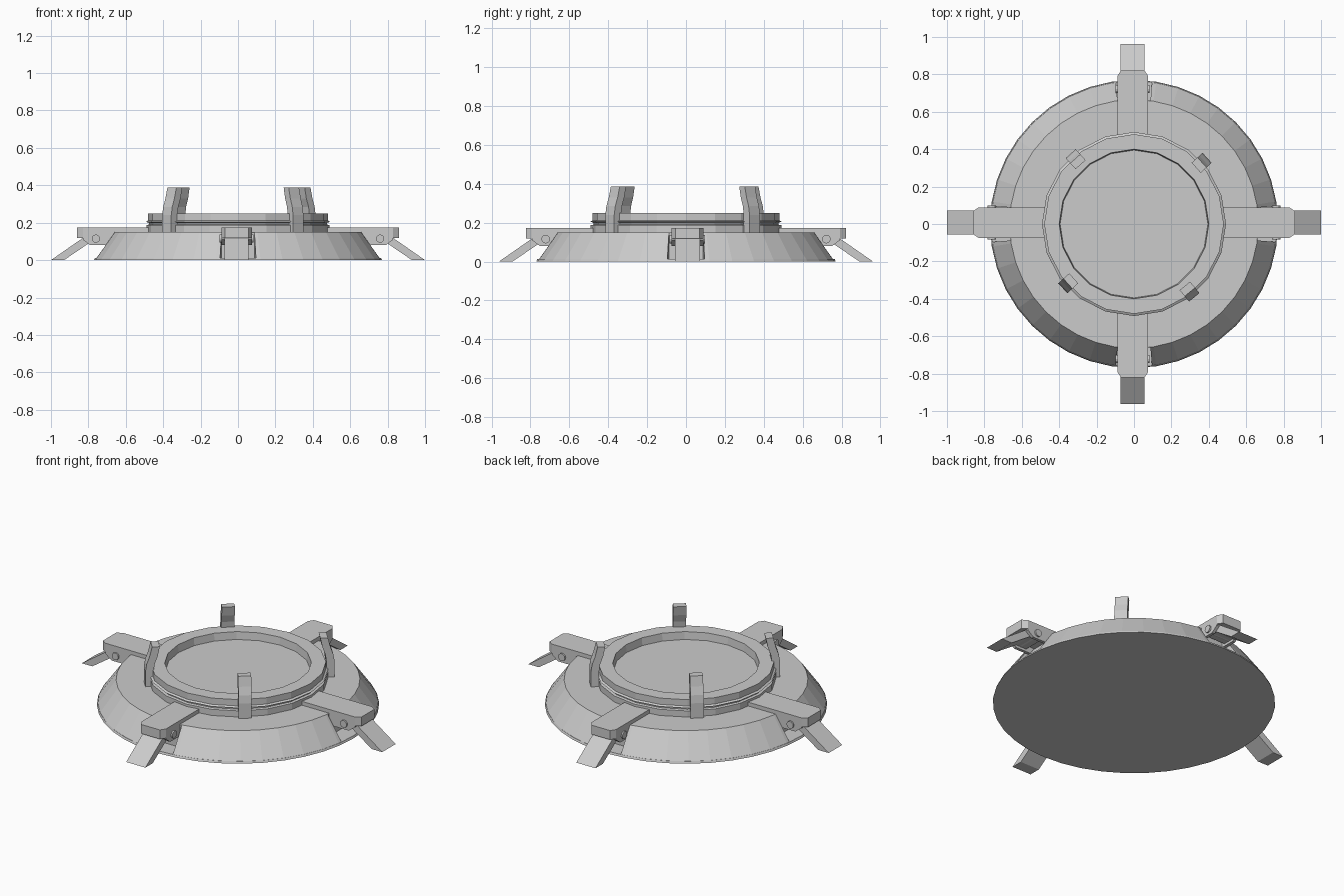
import bpy, bmesh, math
from mathutils import Matrix, Vector

if "Cube" in bpy.data.objects:
    bpy.data.objects.remove(bpy.data.objects["Cube"])


def make(name, bm, mat=None):
    bmesh.ops.recalc_face_normals(bm, faces=bm.faces)
    me = bpy.data.meshes.new(name)
    bm.to_mesh(me)
    bm.free()
    ob = bpy.data.objects.new(name, me)
    if mat:
        ob.data.transform(mat)
    bpy.context.collection.objects.link(ob)
    return ob


def lathe(name, profile, n, phase=0.0):
    """Revolve an (r, z) profile and cap both ends."""
    bm = bmesh.new()
    rings = [[bm.verts.new((r * math.cos(2 * math.pi * i / n + phase),
                            r * math.sin(2 * math.pi * i / n + phase), z))
              for i in range(n)] for r, z in profile]
    for a, b in zip(rings, rings[1:]):
        for i in range(n):
            j = (i + 1) % n
            bm.faces.new((a[i], a[j], b[j], b[i]))
    bm.faces.new(rings[0])
    bm.faces.new(rings[-1])
    return make(name, bm)


def prism(name, pts, lo, hi, mat, flat=False):
    """Extrude a radial (r, z) profile sideways, or a plan (r, y) outline upwards."""
    bm = bmesh.new()
    def place(p, t):
        return (p[0], p[1], t) if flat else (p[0], t, p[1])
    a = [bm.verts.new(place(p, lo)) for p in pts]
    b = [bm.verts.new(place(p, hi)) for p in pts]
    bm.faces.new(a)
    bm.faces.new(b)
    for i in range(len(pts)):
        j = (i + 1) % len(pts)
        bm.faces.new((a[i], a[j], b[j], b[i]))
    return make(name, bm, mat)


# sloped base on a thin bottom disc
lathe("bottom_disc", [(0.77, 0), (0.765, 0.012)], 40)
base = lathe("base", [(0.765, 0.01), (0.665, 0.15)], 40)

# raised rim with a groove and a recessed floor
lathe("top_rim", [(0.49, 0.148), (0.49, 0.187), (0.475, 0.19), (0.475, 0.198),
                  (0.492, 0.205), (0.48, 0.212), (0.48, 0.25), (0.40, 0.25),
                  (0.395, 0.205)], 20)

# four folding legs, the x pair slightly further out
for k, side in enumerate(("right", "back", "left", "front")):
    d = 0.0 if k % 2 == 0 else -0.038
    shift = Vector((0, 0.007, 0)) if k % 2 == 0 else Vector((-0.007, 0, 0))
    m = Matrix.Translation(shift) @ Matrix.Rotation(k * math.pi / 2, 4, "Z")

    # notch in the base slope
    cut = prism(f"{side}_notch_cutter", [(0.66, -0.088), (0.9, -0.108), (0.9, 0.108), (0.66, 0.088)],
                -0.1, 0.3, Matrix.Rotation(k * math.pi / 2, 4, "Z"), True)
    cut.hide_render = True
    cut.hide_set(True)
    mod = base.modifiers.new(f"{side}_notch", "BOOLEAN")
    mod.object = cut
    mod.operation = "DIFFERENCE"
    mod.solver = "EXACT"

    # arm top with chamfered end corners
    w, e = 0.082, 0.86 + d
    prism(f"{side}_arm", [(0.47, -w), (e - 0.03, -w), (e, -w + 0.02),
                          (e, w - 0.02), (e - 0.03, w), (0.47, w)],
          0.118, 0.173, m, True)
    # side cheeks that hold the hinge
    cheek = [(0.66, 0.12), (0.69 + d, 0.08), (0.79 + d, 0.08), (e - 0.03, 0.11), (e - 0.03, 0.12)]
    for s, t in (("a", -w), ("b", w - 0.018)):
        prism(f"{side}_cheek_{s}", cheek, t, t + 0.018, m)
    # slanted foot
    prism(f"{side}_foot", [(1.0 + d, 0), (0.93 + d, 0), (0.79 + d, 0.095), (0.72 + d, 0.095),
                           (0.72 + d, 0.135), (0.82 + d, 0.125)],
          -0.064, 0.064, m)
    # hinge bolt
    bolt = [(0.76 + d + 0.022 * math.cos(i * math.pi / 6),
             0.115 + 0.022 * math.sin(i * math.pi / 6)) for i in range(12)]
    prism(f"{side}_hinge_bolt", bolt, -0.091, 0.091, m)

# four upright clips bending inward at the top
clip = [(0.035, 0.148), (0.035, 0.24), (0.028, 0.285), (0.012, 0.33), (-0.002, 0.387),
        (-0.044, 0.387), (-0.032, 0.33), (-0.016, 0.285), (-0.01, 0.24), (-0.01, 0.148)]
for i, (x, y) in enumerate(((0.365, 0.33), (-0.315, 0.35), (-0.355, -0.32), (0.3, -0.365))):
    m = Matrix.Translation((x, y, 0)) @ Matrix.Rotation(math.atan2(y, x), 4, "Z")
    prism(f"clip_{i + 1}", clip, -0.036, 0.036, m)
